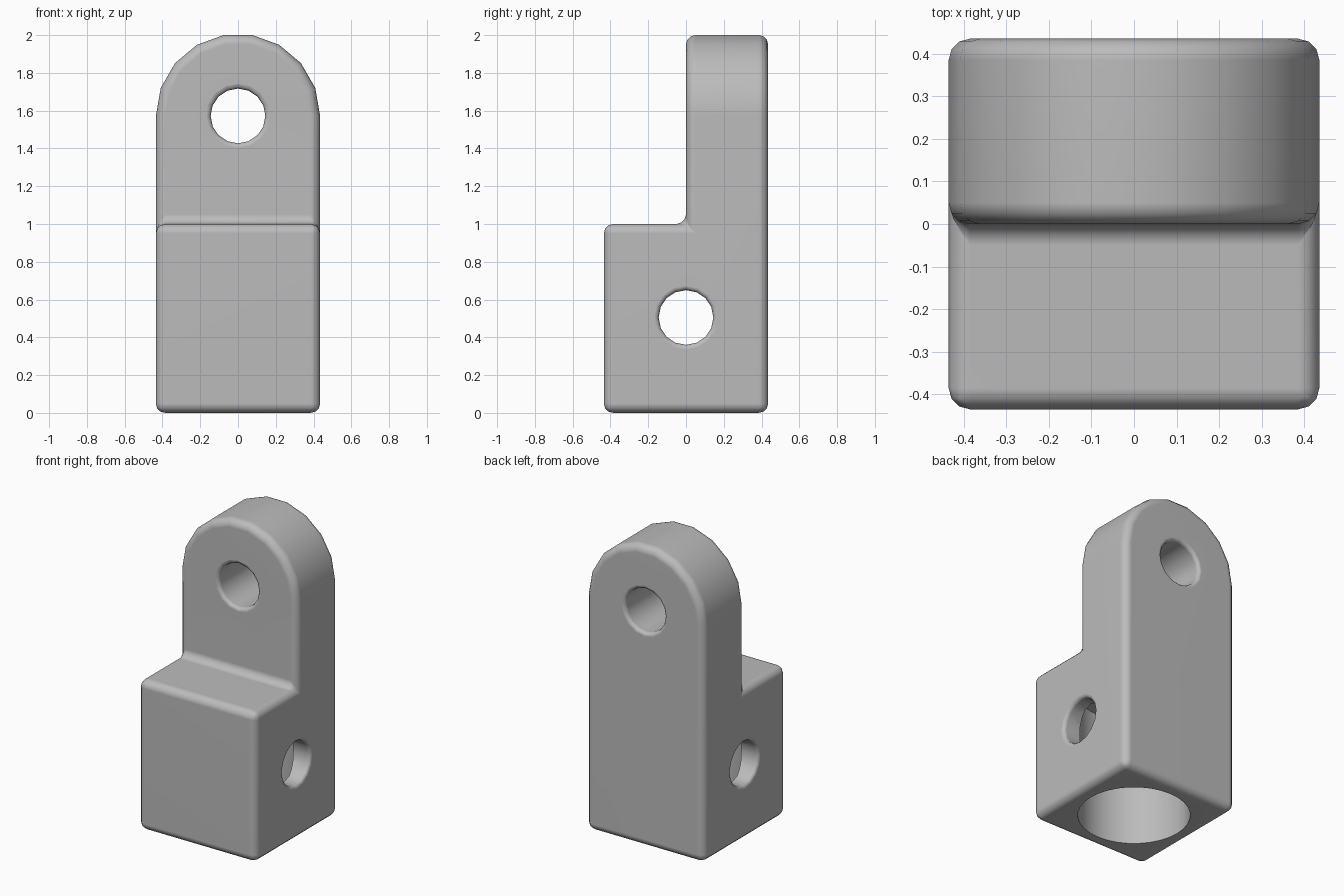
import bpy, bmesh, math
from mathutils import Matrix

old = bpy.data.objects.get("Cube")
if old:
    bpy.data.objects.remove(old, do_unlink=True)

H = 0.435            # half width of the block
STEP = 1.0           # height of the step
EYE_Z = 1.572        # centre of the rounded lug
PIN_Z = 0.505        # centre of the cross hole

grey = bpy.data.materials.new("grey")
grey.use_nodes = True
colour = (0.5, 0.5, 0.5, 1)
grey.diffuse_color = colour
grey.node_tree.nodes["Principled BSDF"].inputs["Base Color"].default_value = colour


def make_object(name, bm):
    bmesh.ops.recalc_face_normals(bm, faces=bm.faces)
    mesh = bpy.data.meshes.new(name)
    bm.to_mesh(mesh)
    bm.free()
    mesh.materials.append(grey)
    obj = bpy.data.objects.new(name, mesh)
    bpy.context.collection.objects.link(obj)
    return obj


def prism(name, points, direction):
    """Extrude a closed outline along a direction."""
    bm = bmesh.new()
    face = bm.faces.new([bm.verts.new(p) for p in points])
    new = bmesh.ops.extrude_face_region(bm, geom=[face])["geom"]
    verts = [v for v in new if isinstance(v, bmesh.types.BMVert)]
    bmesh.ops.translate(bm, verts=verts, vec=direction)
    return make_object(name, bm)


def lathe(name, profile, sides, matrix):
    """Closed round cutter from (radius, height) rings."""
    bm = bmesh.new()
    rings = [[bm.verts.new((r * math.cos(a), r * math.sin(a), h))
              for a in (math.tau * i / sides for i in range(sides))]
             for r, h in profile]
    for low, high in zip(rings, rings[1:]):
        for i in range(sides):
            j = (i + 1) % sides
            bm.faces.new((low[i], low[j], high[j], high[i]))
    bm.faces.new(rings[0])
    bm.faces.new(rings[-1])
    bm.transform(matrix)
    return make_object(name, bm)


def flared(near, far, r=0.145, flare=0.025):
    """Hole profile with rounded mouths at both ends."""
    half = [(r + flare * (1 - math.cos(a)), flare * (1 - math.sin(a)))
            for a in (0, math.pi / 6, math.pi / 3, math.pi / 2)]
    # rings run from the near mouth to the far mouth
    mouth = [(q, d) for q, d in reversed(half)]
    return ([(r + flare, near - 0.1)] + [(q, near + d) for q, d in mouth]
            + [(q, far - d) for q, d in half] + [(r + flare, far + 0.1)])


def apply(obj, kind, **settings):
    mod = obj.modifiers.new(kind.title(), kind)
    for key, value in settings.items():
        setattr(mod, key, value)
    bpy.context.view_layer.objects.active = obj
    bpy.ops.object.modifier_apply(modifier=mod.name)


def combine(obj, tool, operation):
    apply(obj, "BOOLEAN", object=tool, operation=operation, solver="EXACT")
    bpy.data.objects.remove(tool, do_unlink=True)


# Stepped block, trimmed by an arched outline
side = [(-H, 0), (H, 0), (H, 2.2), (0, 2.2), (0, STEP), (-H, STEP)]
bracket = prism("bracket", [(-0.6, y, z) for y, z in side], (1.2, 0, 0))
arch = [(-H, -0.6, -0.0), (H, -0.6, -0.0)]
for deg in range(90, -91, -20):
    a = math.radians(deg)
    arch.append((H * math.sin(a), -0.6, EYE_Z + H * math.cos(a)))
trim = prism("arch_trim", [(x, y, z - 0.2 if z < 0.1 else z) for x, y, z in arch], (0, 1.2, 0))
combine(bracket, trim, "INTERSECT")

# Rounded edges and inner fillet
apply(bracket, "BEVEL", width=0.05, segments=3, limit_method="ANGLE",
      angle_limit=math.radians(40))

# Lug eye, cross hole and blind socket underneath
eye = lathe("eye_cutter", flared(0, H), 16,
            Matrix.Translation((0, 0, EYE_Z)) @ Matrix.Rotation(-math.pi / 2, 4, "X"))
cross = lathe("cross_cutter", flared(-H, H), 16,
              Matrix.Translation((0, 0, PIN_Z)) @ Matrix.Rotation(math.pi / 2, 4, "Y"))
socket = lathe("socket_cutter", [(0.34, -0.1), (0.34, 0.85)], 32, Matrix())
for cutter in (eye, cross, socket):
    combine(bracket, cutter, "DIFFERENCE")

# Smooth shading with flat main faces
bpy.ops.object.select_all(action="DESELECT")
bracket.select_set(True)
bpy.context.view_layer.objects.active = bracket
bpy.ops.object.shade_smooth_by_angle(angle=math.radians(40))
apply(bracket, "WEIGHTED_NORMAL", keep_sharp=True)
